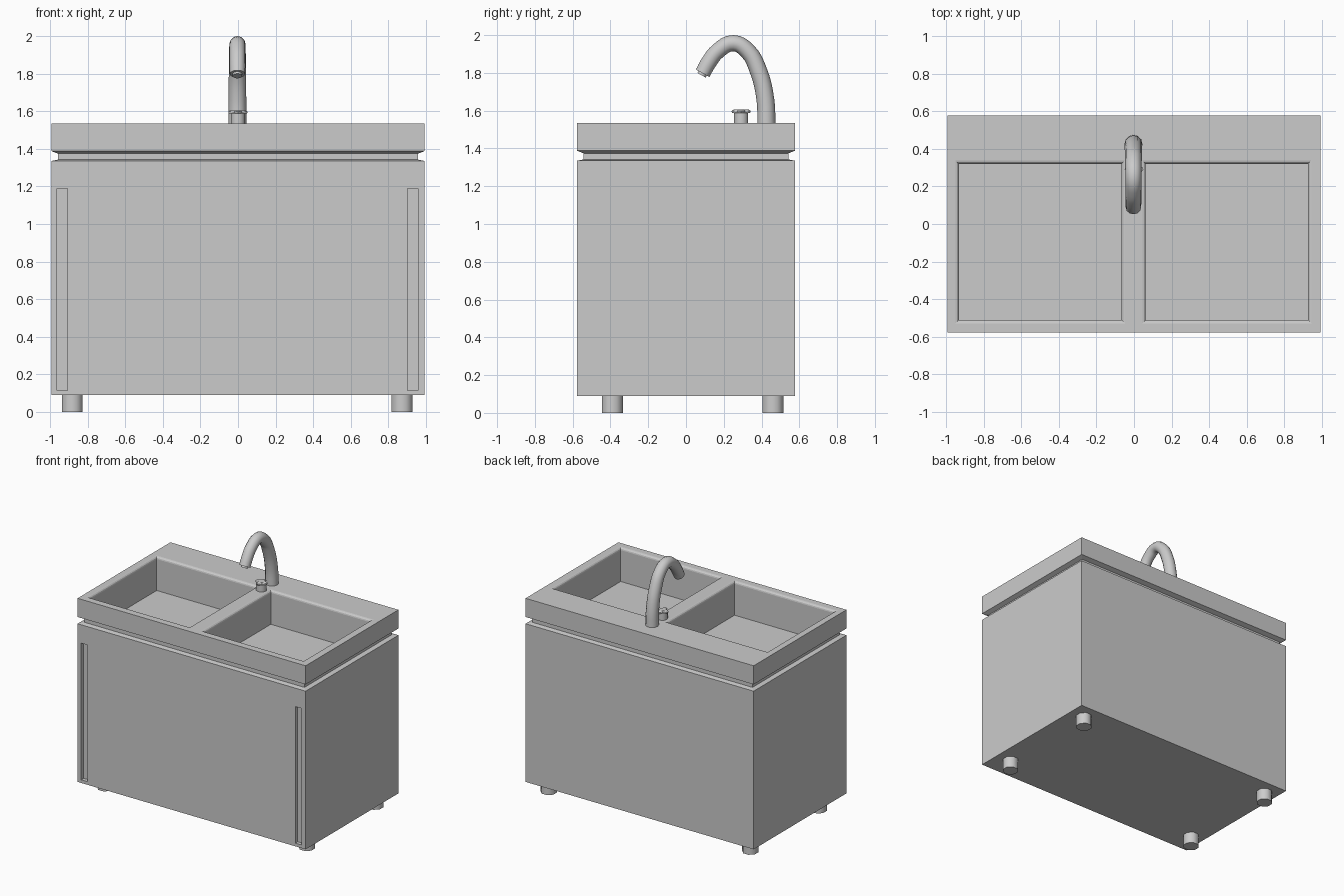
import bpy, bmesh
from math import sin, cos, pi, radians
from mathutils import Vector

if "Cube" in bpy.data.objects:
    bpy.data.objects.remove(bpy.data.objects["Cube"])

HX, HY, TOP = 0.993, 0.577, 1.535


def loft(name, rings):
    """Closed mesh through a stack of equal-length point rings."""
    bm = bmesh.new()
    loops = [[bm.verts.new(p) for p in ring] for ring in rings]
    n = len(loops[0])
    for a, b in zip(loops, loops[1:]):
        for i in range(n):
            j = (i + 1) % n
            bm.faces.new((a[i], a[j], b[j], b[i]))
    bm.faces.new(loops[0][::-1])
    bm.faces.new(loops[-1])
    bmesh.ops.recalc_face_normals(bm, faces=bm.faces)
    mesh = bpy.data.meshes.new(name)
    bm.to_mesh(mesh)
    bm.free()
    ob = bpy.data.objects.new(name, mesh)
    bpy.context.collection.objects.link(ob)
    return ob


def rect(x0, x1, y0, y1, z, grow=0.0):
    x0, x1, y0, y1 = x0 - grow, x1 + grow, y0 - grow, y1 + grow
    return [(x0, y0, z), (x1, y0, z), (x1, y1, z), (x0, y1, z)]


def circle(x, y, z, r, n):
    return [(x + r * cos(2 * pi * (i + .5) / n), y + r * sin(2 * pi * (i + .5) / n), z)
            for i in range(n)]


def activate(ob):
    bpy.ops.object.select_all(action='DESELECT')
    ob.select_set(True)
    bpy.context.view_layer.objects.active = ob


def smooth(ob, angle=40):
    activate(ob)
    bpy.ops.object.shade_smooth_by_angle(angle=radians(angle))


def cut(ob, cutters):
    activate(ob)
    for c in cutters:
        mod = ob.modifiers.new("cut", 'BOOLEAN')
        mod.operation, mod.solver, mod.object = 'DIFFERENCE', 'EXACT', c
        bpy.ops.object.modifier_apply(modifier=mod.name)


# Cabinet with a recessed neck, and the countertop above it
body = (-HX, HX, -HY, HY)
cabinet = loft("cabinet", [rect(*body, z, g) for z, g in
                           ((.09, 0), (1.335, 0), (1.342, -.035), (1.36, -.035))])
countertop = loft("countertop", [rect(*body, z, g) for z, g in
                                 ((1.36, -.035), (1.374, -.035), (1.388, 0), (TOP, 0))])

# Two basins with rounded rims, cut through the top into the cabinet
R = 0.018
basins, grips = [], []
for x0, x1 in ((-.932, -.066), (.062, .926)):
    b = (x0, x1, -.51, .32)
    rings = [rect(*b, 1.27)]
    for k in range(4):
        a = k * pi / 6
        rings.append(rect(*b, TOP - R + R * sin(a), R * (1 - cos(a))))
    rings.append(rect(*b, TOP + .1, R))
    basins.append(loft("basin_cutter", rings))

# Tall finger-grip recesses in the front
for x0, x1 in ((-.962, -.908), (.903, .957)):
    grips.append(loft("grip_cutter",
                      [rect(x0, x1, -.7, -HY + .03, z) for z in (.115, 1.19)]))

cut(countertop, basins)
cut(cabinet, basins + grips)
for c in basins + grips:
    bpy.data.objects.remove(c)

# Feet
for sx, x in (("left", -.882), ("right", .873)):
    for sy, y in (("front", -.39), ("back", .46)):
        foot = loft(f"{sy}_{sx}_foot", [circle(x, y, z, .06, 8) for z in (0, .1)])
        smooth(foot, 50)

# Curved faucet
FX = -0.003
path = [(.426, 1.52, .048), (.42, 1.66, .047), (.382, 1.815, .046), (.325, 1.917, .044),
        (.25, 1.957, .043), (.17, 1.917, .042), (.118, 1.852, .042), (.088, 1.798, .041)]
curve = bpy.data.curves.new("faucet", 'CURVE')
curve.dimensions = '3D'
curve.bevel_depth, curve.bevel_resolution = 1.0, 4
curve.resolution_u, curve.use_fill_caps = 4, True
spline = curve.splines.new('BEZIER')
spline.bezier_points.add(len(path) - 1)
for p, (y, z, r) in zip(spline.bezier_points, path):
    p.co, p.radius = (FX, y, z), r
    p.handle_left_type = p.handle_right_type = 'AUTO'
faucet = bpy.data.objects.new("faucet", curve)
bpy.context.collection.objects.link(faucet)
activate(faucet)
bpy.ops.object.convert(target='MESH')
faucet = bpy.context.object
smooth(faucet)

# Small nozzle at the spout end
nozzle = loft("nozzle", [circle(0, 0, z, .026, 12) for z in (-.01, .012)])
direction = Vector((0, path[-1][0] - path[-2][0], path[-1][1] - path[-2][1]))
nozzle.rotation_euler = direction.to_track_quat('Z', 'Y').to_euler()
nozzle.location = (FX, .088, 1.798)
smooth(nozzle)

# Tap: stem and a four-lobed handle
KY = 0.292
stem = loft("tap_stem", [circle(0, KY, z, r, 12) for z, r in
                         ((1.52, .038), (1.588, .038), (1.592, .03))])
smooth(stem)


def lobes(z, s):
    pts = []
    for i in range(24):
        a = 2 * pi * i / 24
        r = s * (.039 + .011 * cos(4 * a))
        pts.append((r * cos(a), KY + r * sin(a), z))
    return pts


handle = loft("tap_handle", [lobes(1.588, .95), lobes(1.592, 1), lobes(1.599, 1),
                             lobes(1.605, .8)])
smooth(handle)
